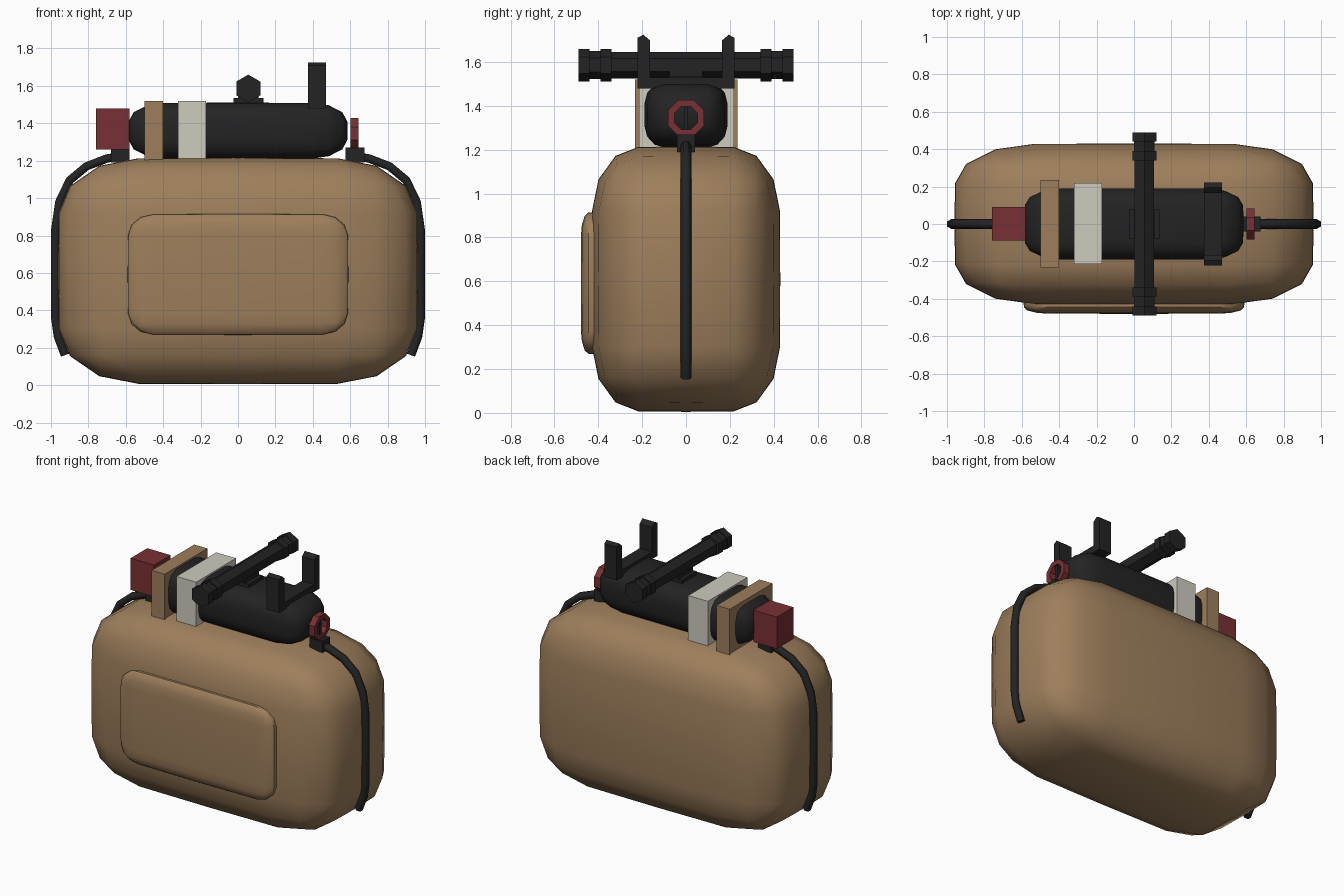
import bpy, bmesh
from math import radians, pi
from mathutils import Vector, Matrix

cube = bpy.data.objects.get("Cube")
if cube:
    bpy.data.objects.remove(cube, do_unlink=True)


def material(name, rgb):
    m = bpy.data.materials.new(name)
    m.use_nodes = True
    m.diffuse_color = (*rgb, 1)
    m.node_tree.nodes["Principled BSDF"].inputs["Base Color"].default_value = (*rgb, 1)
    return m


TAN = material("tan canvas", (0.34, 0.21, 0.107))
BLACK = material("black rubber", (0.017, 0.017, 0.017))
RED = material("dark red paint", (0.19, 0.03, 0.033))
WHITE = material("off white cloth", (0.62, 0.6, 0.52))


def finish(name, bm, mat, smooth=False):
    bmesh.ops.recalc_face_normals(bm, faces=bm.faces)
    mesh = bpy.data.meshes.new(name)
    bm.to_mesh(mesh)
    bm.free()
    mesh.materials.append(mat)
    ob = bpy.data.objects.new(name, mesh)
    bpy.context.collection.objects.link(ob)
    if smooth:
        bpy.ops.object.select_all(action='DESELECT')
        ob.select_set(True)
        bpy.context.view_layer.objects.active = ob
        bpy.ops.object.shade_smooth_by_angle(angle=radians(40))
    return ob


def box(name, lo, hi, mat):
    lo, hi = Vector(lo), Vector(hi)
    bm = bmesh.new()
    bmesh.ops.create_cube(bm, size=1)
    bmesh.ops.scale(bm, vec=hi - lo, verts=bm.verts)
    bmesh.ops.translate(bm, vec=(lo + hi) / 2, verts=bm.verts)
    return finish(name, bm, mat)


def cushion(name, centre, half, radii, mat, bulge=0.0, segments=3):
    """Rounded box with its own corner radius on each axis and slightly domed sides."""
    half, radii = Vector(half), Vector(radii)
    bm = bmesh.new()
    bmesh.ops.create_cube(bm, size=2)
    bmesh.ops.scale(bm, vec=[h / r for h, r in zip(half, radii)], verts=bm.verts)
    bmesh.ops.bevel(bm, geom=bm.edges[:], offset=1, segments=segments,
                    profile=0.5, affect='EDGES')
    for axis in range(3):
        normal = Vector((0, 0, 0))
        normal[axis] = 1
        bmesh.ops.bisect_plane(bm, geom=bm.verts[:] + bm.edges[:] + bm.faces[:],
                               plane_co=(0, 0, 0), plane_no=normal)
    bmesh.ops.scale(bm, vec=radii, verts=bm.verts)
    for v in bm.verts:
        u = [(c / h) ** 2 for c, h in zip(v.co, half)]
        v.co = Vector([c * (1 - bulge * (sum(u) - u[i])) for i, c in enumerate(v.co)])
    bmesh.ops.translate(bm, vec=centre, verts=bm.verts)
    return finish(name, bm, mat, True)


def hex_rod(name, centre, radius, length, mat):
    """Six sided rod along y with an edge on top."""
    bm = bmesh.new()
    bmesh.ops.create_cone(bm, cap_ends=True, segments=6, radius1=radius,
                          radius2=radius, depth=length)
    top = max(bm.verts, key=lambda v: v.co.y).co
    spin = 0 if abs(top.x) < 0.001 else pi / 6
    bmesh.ops.rotate(bm, verts=bm.verts, matrix=Matrix.Rotation(spin, 3, 'Z'))
    bmesh.ops.rotate(bm, verts=bm.verts, matrix=Matrix.Rotation(pi / 2, 3, 'X'))
    bmesh.ops.translate(bm, vec=centre, verts=bm.verts)
    return finish(name, bm, mat)


def tube(name, points, radius, mat):
    curve = bpy.data.curves.new(name, 'CURVE')
    curve.dimensions = '3D'
    curve.bevel_depth = radius
    curve.bevel_resolution = 1
    curve.use_fill_caps = True
    spline = curve.splines.new('POLY')
    spline.points.add(len(points) - 1)
    for p, (x, z) in zip(spline.points, points):
        p.co = (x, 0, z, 1)
    curve.materials.append(mat)
    ob = bpy.data.objects.new(name, curve)
    bpy.context.collection.objects.link(ob)
    bpy.ops.object.select_all(action='DESELECT')
    ob.select_set(True)
    bpy.context.view_layer.objects.active = ob
    bpy.ops.object.convert(target='MESH')


# Bag and front pocket
cushion("bag_body", (0, 0, 0.61), (0.96, 0.43, 0.605), (0.42, 0.21, 0.29), TAN, 0.012)
cushion("front_pocket", (0, -0.42, 0.592), (0.59, 0.06, 0.323), (0.13, 0.035, 0.11), TAN, 0.01)

# Rolled bundle on top with its two wide bands
cushion("top_roll", (0, 0, 1.36), (0.585, 0.19, 0.15), (0.19, 0.09, 0.1), BLACK, 0.008)
box("tan_band", (-0.5, -0.232, 1.2), (-0.4, 0.236, 1.52), TAN)
box("white_band", (-0.32, -0.215, 1.2), (-0.17, 0.219, 1.52), WHITE)
box("red_end_block", (-0.76, -0.088, 1.26), (-0.58, 0.092, 1.48), RED)

# Cross bar with collars and its saddle
BAR_X, BAR_Z = 0.055, 1.586
hex_rod("cross_bar", (BAR_X, 0, BAR_Z), 0.06, 0.94, BLACK)
for side, s in (("front", -1), ("back", 1)):
    hex_rod(side + "_end_collar", (BAR_X, s * 0.465, BAR_Z), 0.074, 0.05, BLACK)
    hex_rod(side + "_inner_collar", (BAR_X, s * 0.365, BAR_Z), 0.074, 0.05, BLACK)
    hex_rod(side + "_sleeve", (BAR_X, s * 0.415, BAR_Z), 0.064, 0.06, BLACK)
box("bar_saddle", (-0.025, -0.08, 1.48), (0.135, 0.08, 1.535), BLACK)
box("bar_saddle_top", (0.0, -0.075, 1.53), (0.11, 0.075, 1.56), BLACK)

# Upright fork: half profile mirrored across y and extruded along x
half_fork = [(0.165, 1.53), (0.165, 1.70), (0.195, 1.725), (0.222, 1.71), (0.222, 1.48)]
profile = half_fork + [(-y, z) for y, z in reversed(half_fork)]
bm = bmesh.new()
face = bm.faces.new([bm.verts.new((0.375, y, z)) for y, z in profile])
grown = bmesh.ops.extrude_face_region(bm, geom=[face])["geom"]
bmesh.ops.translate(bm, vec=(0.095, 0, 0),
                    verts=[g for g in grown if isinstance(g, bmesh.types.BMVert)])
finish("upright_fork", bm, BLACK)

# Valve wheel: a squared ring facing sideways, with stem and spoke
bm = bmesh.new()
rings = []
for i in range(8):
    turn = Matrix.Rotation(2 * pi * (i + 0.5) / 8, 3, 'X')
    rings.append([bm.verts.new(turn @ Vector((x, 0, r)) + Vector((0.623, 0, 1.345)))
                  for x, r in ((-0.022, 0.09), (0.022, 0.09), (0.022, 0.056), (-0.022, 0.056))])
for a, b in zip(rings, rings[1:] + rings[:1]):
    for j in range(4):
        k = (j + 1) % 4
        bm.faces.new((a[j], a[k], b[k], b[j]))
finish("valve_wheel", bm, RED)
box("valve_spoke", (0.613, -0.01, 1.25), (0.633, 0.01, 1.41), BLACK)
box("left_hose_fitting", (0.575, -0.04, 1.19), (0.675, 0.04, 1.27), BLACK)
box("right_hose_fitting", (-0.68, -0.04, 1.19), (-0.58, 0.04, 1.265), BLACK)

# Hoses running down both sides
hose = [(0.61, 1.225), (0.7, 1.212), (0.81, 1.17), (0.9, 1.095), (0.955, 0.98),
        (0.977, 0.83), (0.977, 0.36), (0.963, 0.26), (0.925, 0.16)]
for side, s in (("left", 1), ("right", -1)):
    tube(side + "_hose", [(s * x, z) for x, z in hose], 0.026, BLACK)
